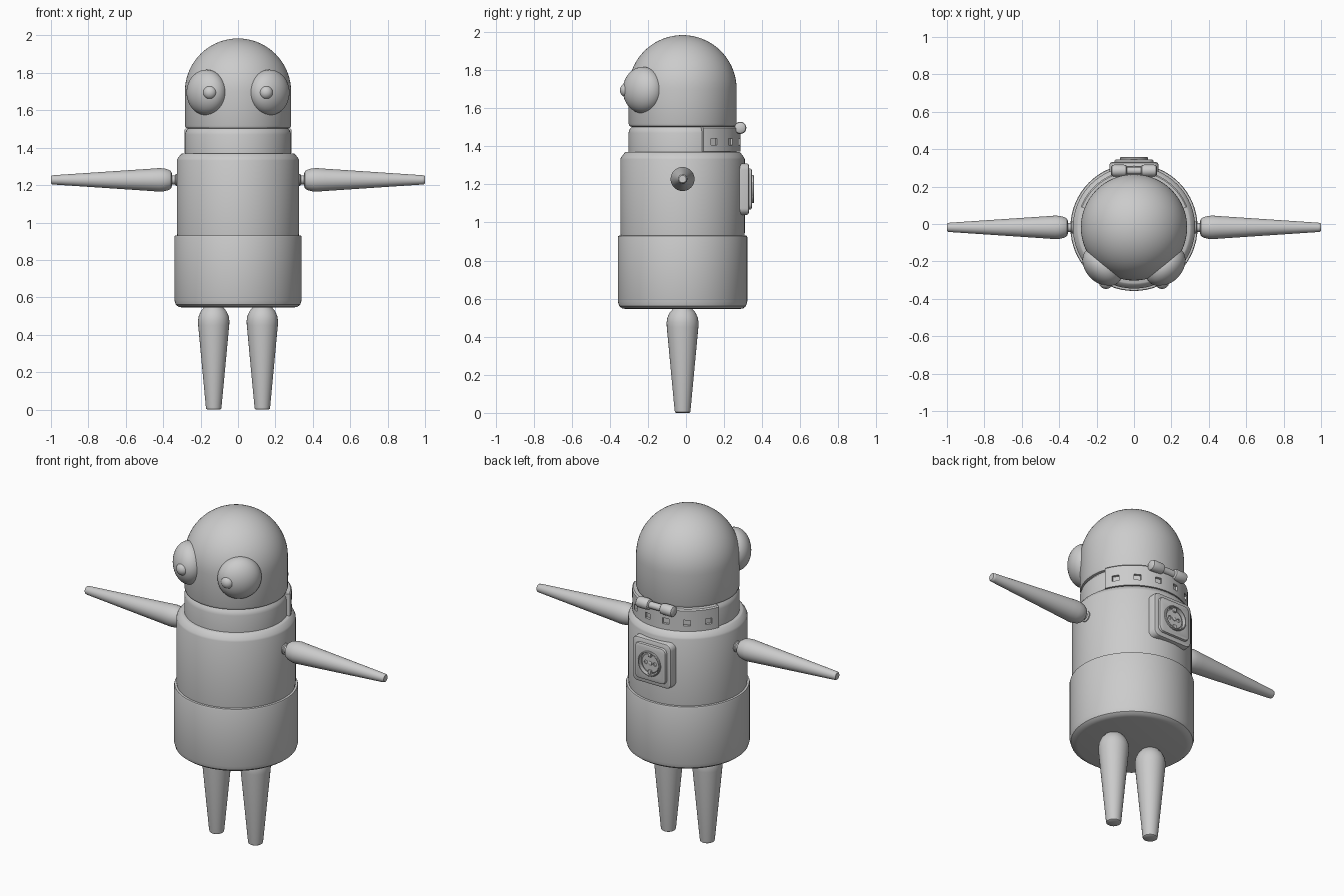
import bpy, bmesh
from math import sin, cos, pi, radians
from mathutils import Matrix, Vector

if "Cube" in bpy.data.objects:
    bpy.data.objects.remove(bpy.data.objects["Cube"])

CY = -0.018  # y of the body axis


def finish(bm, name, angle=35):
    bmesh.ops.recalc_face_normals(bm, faces=bm.faces)
    me = bpy.data.meshes.new(name)
    bm.to_mesh(me)
    bm.free()
    ob = bpy.data.objects.new(name, me)
    bpy.context.collection.objects.link(ob)
    smooth(ob, angle)
    return ob


def smooth(ob, angle=35):
    bpy.ops.object.select_all(action='DESELECT')
    ob.select_set(True)
    bpy.context.view_layer.objects.active = ob
    bpy.ops.object.shade_smooth_by_angle(angle=radians(angle))


def lathe(name, profile, mat, seg=48):
    """Closed solid of revolution from (radius, height) points."""
    bm = bmesh.new()
    rings = [[bm.verts.new((r * cos(2 * pi * i / seg), r * sin(2 * pi * i / seg), z))
              for i in range(seg)] for r, z in profile]
    for a, b in zip(rings, rings[1:]):
        for i in range(seg):
            j = (i + 1) % seg
            bm.faces.new((a[i], a[j], b[j], b[i]))
    bm.faces.new(rings[0])
    bm.faces.new(rings[-1])
    bmesh.ops.transform(bm, matrix=mat, verts=bm.verts)
    return finish(bm, name)


def ellipsoid(name, loc, radii, turn=0):
    bm = bmesh.new()
    bmesh.ops.create_uvsphere(bm, u_segments=40, v_segments=24, radius=1)
    mat = (Matrix.Translation(loc) @ Matrix.Rotation(turn, 4, 'Z')
           @ Matrix.Diagonal((*radii, 1)))
    bmesh.ops.transform(bm, matrix=mat, verts=bm.verts)
    return finish(bm, name)


def rounded_plate(name, half_x, half_z, corner, y0, y1, zc, bevel):
    """Rounded rectangle in xz with a bevelled outer face."""
    bm = bmesh.new()
    rings = []
    for y, inset in ((y0, 0), (y1 - bevel, 0), (y1 - bevel * 0.3, bevel * 0.3), (y1, bevel)):
        ring = []
        for k, (sx, sz) in enumerate(((1, 1), (-1, 1), (-1, -1), (1, -1))):
            for s in range(7):
                a = k * pi / 2 + s * pi / 12
                r = corner - inset
                ring.append(bm.verts.new((sx * (half_x - corner) + r * cos(a), y,
                                          zc + sz * (half_z - corner) + r * sin(a))))
        rings.append(ring)
    for a, b in zip(rings, rings[1:]):
        for i in range(len(a)):
            j = (i + 1) % len(a)
            bm.faces.new((a[i], a[j], b[j], b[i]))
    bm.faces.new(rings[0])
    bm.faces.new(rings[-1])
    return finish(bm, name)


def cut(ob, cutter):
    mod = ob.modifiers.new("cut", 'BOOLEAN')
    mod.operation = 'DIFFERENCE'
    mod.solver = 'EXACT'
    mod.object = cutter
    bpy.context.view_layer.objects.active = ob
    bpy.ops.object.modifier_apply(modifier=mod.name)
    bpy.data.objects.remove(cutter)
    smooth(ob)


axis = Matrix.Translation((0, CY, 0))

# Head: short cylinder with a dome
dome = [(0.284 * cos(radians(a)), 1.70 + 0.284 * sin(radians(a))) for a in range(0, 90, 5)]
lathe("head", [(0.265, 1.502), (0.279, 1.506), (0.284, 1.52)] + dome + [(0.004, 1.984)], axis, 64)

# Collar, body and lower casing
lathe("collar", [(0.284, 1.36), (0.284, 1.47), (0.279, 1.488), (0.266, 1.504)], axis, 64)
lathe("body", [(0.322, 0.9), (0.327, 0.95), (0.327, 1.332), (0.323, 1.342),
               (0.305, 1.366), (0.298, 1.37)], axis, 64)
lathe("lower_casing", [(0.295, 0.545), (0.318, 0.549), (0.333, 0.561), (0.34, 0.585),
                       (0.34, 0.922), (0.337, 0.93), (0.32, 0.932)], axis, 64)

# Eyes, arms and legs on both sides
for side, tag in ((-1, "right"), (1, "left")):
    ellipsoid(tag + "_eye", (side * 0.168, -0.225, 1.695), (0.122, 0.09, 0.122), side * pi / 4)
    ellipsoid(tag + "_pupil", (side * 0.15, -0.312, 1.695), (0.037, 0.035, 0.037))
    sideways = Matrix.Translation((0, CY, 1.228)) @ Matrix.Rotation(side * pi / 2, 4, 'Y')
    lathe(tag + "_shoulder_joint", [(0.032, 0.30), (0.032, 0.332), (0.024, 0.337), (0.024, 0.37)],
          sideways, 24)
    lathe(tag + "_arm", [(0.036, 0.354), (0.046, 0.358), (0.055, 0.372), (0.061, 0.395), (0.063, 0.42),
                         (0.06, 0.46), (0.025, 0.985), (0.023, 0.996), (0.019, 1.0)], sideways, 32)
    lathe(tag + "_leg", [(0.034, 0), (0.04, 0.004), (0.042, 0.015), (0.083, 0.45), (0.084, 0.475),
                         (0.08, 0.50), (0.068, 0.527), (0.055, 0.541), (0.05, 0.55)],
          Matrix.Translation((side * 0.13, CY, 0)), 32)

# Curved panel round the back of the collar, with a row of square windows
bm = bmesh.new()
section = [(0.27, 1.372), (0.305, 1.372), (0.305, 1.496), (0.298, 1.503), (0.27, 1.503)]
rows = []
for i in range(49):
    a = radians(21 + 138 * i / 48)
    rows.append([bm.verts.new((r * cos(a), CY + r * sin(a), z)) for r, z in section])
for a, b in zip(rows, rows[1:]):
    for k in range(5):
        m = (k + 1) % 5
        bm.faces.new((a[k], a[m], b[m], b[k]))
bm.faces.new(rows[0])
bm.faces.new(rows[-1])
panel = finish(bm, "collar_panel")
bm = bmesh.new()
for i in range(6):
    turn = Matrix.Rotation(radians(33 + 22.8 * i), 4, 'Z')
    bmesh.ops.create_cube(bm, size=1, matrix=axis @ turn @ Matrix.Translation((0.305, 0, 1.423))
                          @ Matrix.Diagonal((0.03, 0.038, 0.034, 1)))
cut(panel, finish(bm, "window_cutter"))

# Hinge-like roller on the panel's top edge
roller = Matrix.Translation((0, 0.285, 1.497)) @ Matrix.Rotation(pi / 2, 4, 'Y')
lathe("roller_core", [(0.02, -0.06), (0.02, 0.06)], roller, 24)
for side, tag in ((-1, "right"), (1, "left")):
    end = roller @ Matrix.Translation((0, 0, side * 0.08))
    lathe(tag + "_roller_end", [(0.02, -0.043), (0.029, -0.037), (0.032, -0.025), (0.032, 0.025),
                                (0.029, 0.037), (0.02, 0.043)], end, 24)

# Power socket on the back: base plate, raised cover, recessed face
ZS = 1.175
backward = Matrix.Translation((0, 0, ZS)) @ Matrix.Rotation(-pi / 2, 4, 'X')
rounded_plate("socket_base", 0.13, 0.135, 0.035, 0.25, 0.331, ZS, 0.012)
cover = rounded_plate("socket_cover", 0.104, 0.108, 0.03, 0.31, 0.346, ZS, 0.01)
cut(cover, lathe("recess_cutter", [(0.066, 0.333), (0.066, 0.40)], backward))
bm = bmesh.new()
ring_profile = [(0.066, 0.33), (0.074, 0.33), (0.074, 0.354), (0.071, 0.358), (0.066, 0.358)]
ring = []
for i in range(48):
    a = 2 * pi * i / 48
    ring.append([bm.verts.new((r * cos(a), y, ZS + r * sin(a))) for r, y in ring_profile])
for i in range(48):
    a, b = ring[i], ring[(i + 1) % 48]
    for k in range(5):
        m = (k + 1) % 5
        bm.faces.new((a[k], a[m], b[m], b[k]))
finish(bm, "socket_rim")
face = lathe("socket_face", [(0.058, 0.325), (0.058, 0.338), (0.055, 0.341)], backward)
for side in (-1, 1):
    cut(face, lathe("pin_cutter", [(0.011, 0.329), (0.011, 0.36)],
                    Matrix.Translation((side * 0.03, 0, 0)) @ backward, 20))
    rounded_plate("earth_clip", 0.01, 0.012, 0.003, 0.33, 0.352, ZS + side * 0.052, 0.003)
lathe("socket_screw", [(0.012, 0.335), (0.012, 0.345), (0.009, 0.347)], backward, 20)
